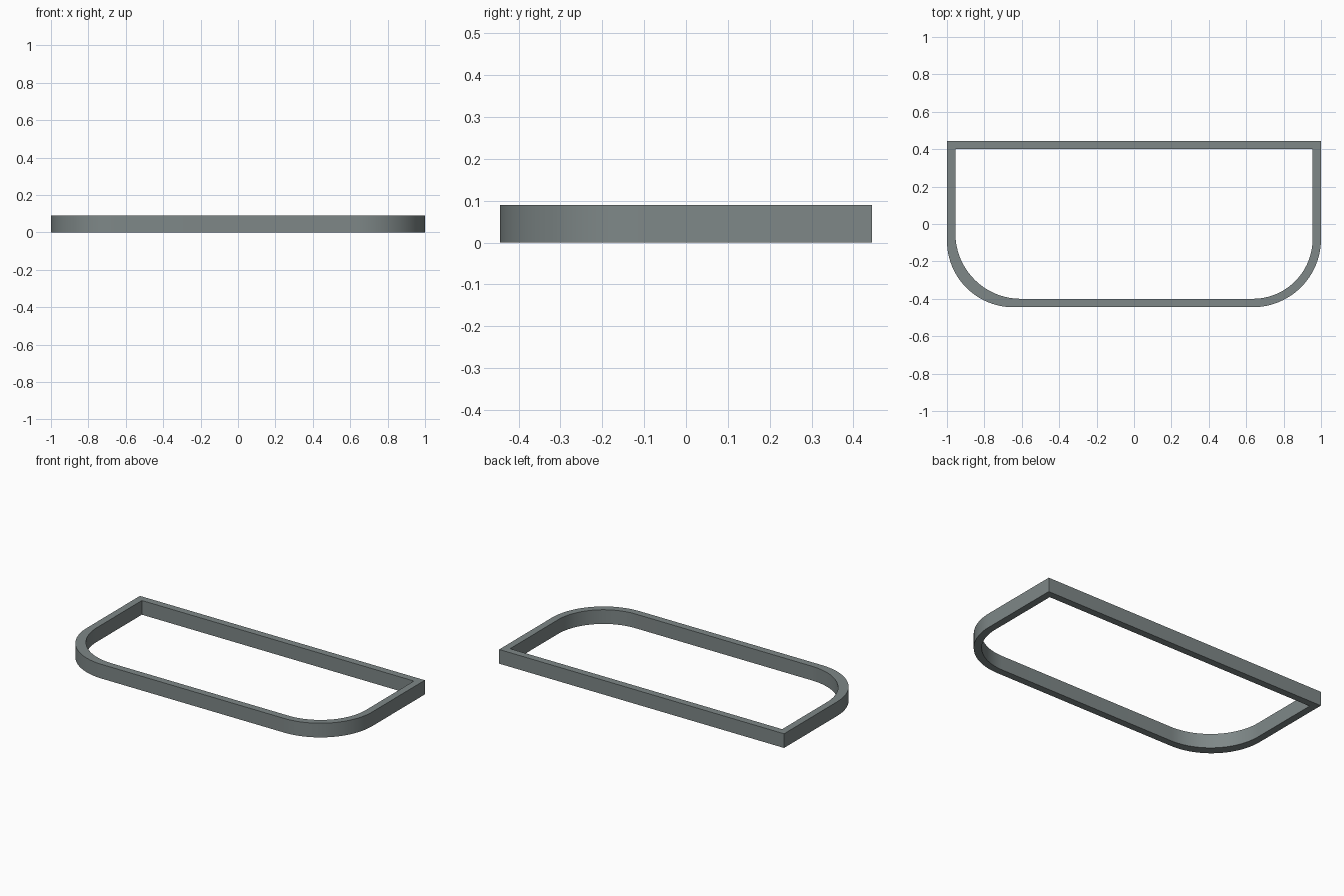
import bpy, bmesh, math

if "Cube" in bpy.data.objects:
    bpy.data.objects.remove(bpy.data.objects["Cube"])

H, W, D, T = 0.09, 1.0, 0.445, 0.045   # height, half width, half depth, wall
SEG = 24


def outline(w, d, r_left, r_right):
    """D-shaped loop: square back corners, rounded front corners."""
    pts = [(w, d), (-w, d)]
    for cx, r, start in ((-w + r_left, r_left, 180), (w - r_right, r_right, 270)):
        for i in range(SEG + 1):
            a = math.radians(start + 90 * i / SEG)
            pts.append((cx + r * math.cos(a), -d + r + r * math.sin(a)))
    return pts


# Outer and inner walls; the left bend is slightly thicker than the right
outer = outline(W, D, 0.355, 0.365)
inner = outline(W - T, D - T, 0.35, 0.32)

bm = bmesh.new()
rings = [[bm.verts.new((x, y, z)) for x, y in loop]
         for loop, z in ((outer, 0), (outer, H), (inner, H), (inner, 0))]
n = len(outer)
for k in range(4):
    a, b = rings[k], rings[(k + 1) % 4]
    for i in range(n):
        j = (i + 1) % n
        bm.faces.new((a[i], a[j], b[j], b[i]))
bmesh.ops.recalc_face_normals(bm, faces=bm.faces)

mesh = bpy.data.meshes.new("rim_frame")
bm.to_mesh(mesh)
bm.free()
rim = bpy.data.objects.new("rim_frame", mesh)
bpy.context.collection.objects.link(rim)

# Grey paint
grey = bpy.data.materials.new("slate grey")
grey.diffuse_color = (0.21, 0.245, 0.245, 1)
grey.use_nodes = True
grey.node_tree.nodes["Principled BSDF"].inputs["Base Color"].default_value = grey.diffuse_color
mesh.materials.append(grey)

# Smooth bends, sharp edges
bpy.context.view_layer.objects.active = rim
rim.select_set(True)
bpy.ops.object.shade_smooth_by_angle(angle=math.radians(30))
